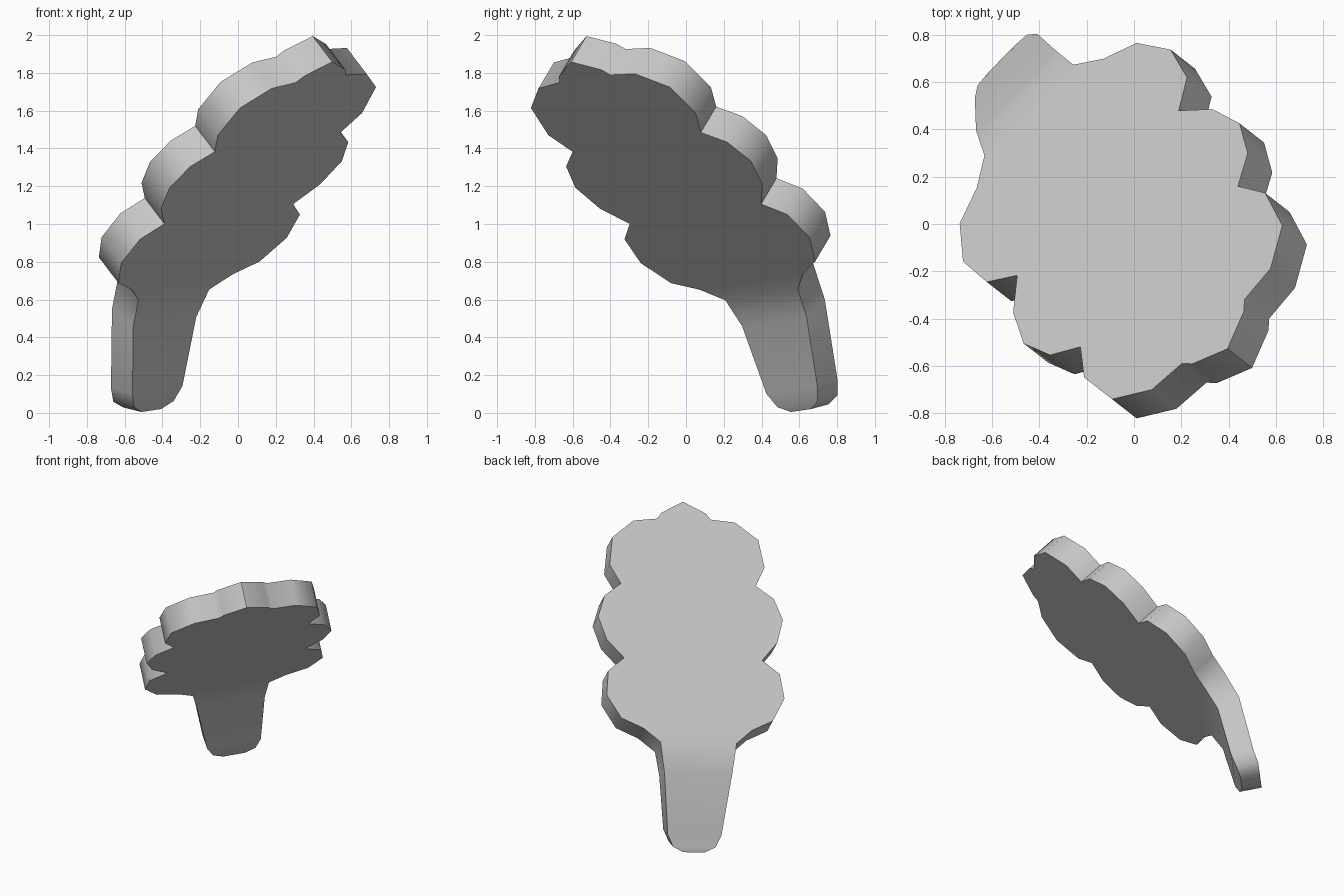
import bpy
import bmesh
import math
from mathutils import Vector

cube = bpy.data.objects.get("Cube")
if cube:
    bpy.data.objects.remove(cube, do_unlink=True)

# Leaf frame: along the midrib, across the blade, and out of its upper face
along = Vector((0.466, -0.56, 0.685)).normalized()
across = Vector((0.696, 0.71, 0.107))
across = (across - along * across.dot(along)).normalized()
outward = along.cross(across)
origin = Vector((-0.34, 0.40, 0.625))
THICKNESS = 0.19

# Half outline of the lobed blade, from tip to stem: (half width, distance along)
blade = [
    (0, 1.8), (.157, 1.715), (.19, 1.67), (.36, 1.652), (.517, 1.525),
    (.549, 1.32), (.478, 1.18), (.6, 1.087), (.655, .93), (.605, .76),
    (.49, .625), (.608, .525), (.63, .343), (.537, .174), (.384, .1), (.27, 0),
]

# Bent stem: half width, underside (along, out), offset to upper side (along, out)
stem = [
    (.24, -.157, -.047, -.045, .168),
    (.19, -.475, -.247, -.093, .129),
    (.15, -.552, -.278, -.09, .125),
    (.075, -.592, -.287, -.08, .11),
]


def place(side, length, out):
    """Turn leaf coordinates into a position in space."""
    return origin + across * side + along * length + outward * out


def add_row(bm, half, length, out, shift, thick):
    """One cross-section: under right, under left, upper left, upper right."""
    corners = [
        (half, length, out),
        (-half, length, out),
        (-half, length + shift, out + thick),
        (half, length + shift, out + thick),
    ]
    return [bm.verts.new(place(*corner)) for corner in corners]


def make_material(name, color):
    mat = bpy.data.materials.new(name)
    mat.use_nodes = True
    mat.diffuse_color = color
    for node in mat.node_tree.nodes:
        if node.type == "BSDF_PRINCIPLED":
            node.inputs["Base Color"].default_value = color
            node.inputs["Roughness"].default_value = 0.8
    return mat


# Bridge consecutive cross-sections into one closed slab
bm = bmesh.new()
rows = [add_row(bm, half, length, 0, 0, THICKNESS) for half, length in blade]
rows += [add_row(bm, *section) for section in stem]
for upper, lower in zip(rows, rows[1:]):
    for i in range(len(upper)):
        j = (i + 1) % len(upper)
        bm.faces.new((upper[i], upper[j], lower[j], lower[i]))
bm.faces.new(rows[-1])

# Merge the pointed tip and tidy the normals
bmesh.ops.remove_doubles(bm, verts=bm.verts[:], dist=0.0001)
bmesh.ops.recalc_face_normals(bm, faces=bm.faces[:])

mesh = bpy.data.meshes.new("lobed_leaf")
bm.to_mesh(mesh)
bm.free()
leaf = bpy.data.objects.new("lobed_leaf", mesh)
bpy.context.collection.objects.link(leaf)
grey = 0.57
mesh.materials.append(make_material("light grey", (grey, grey, grey, 1)))

# Smooth the rounded lobes, keep the rim and notches crisp
bpy.ops.object.select_all(action="DESELECT")
leaf.select_set(True)
bpy.context.view_layer.objects.active = leaf
bpy.ops.object.shade_smooth_by_angle(angle=math.radians(55))
